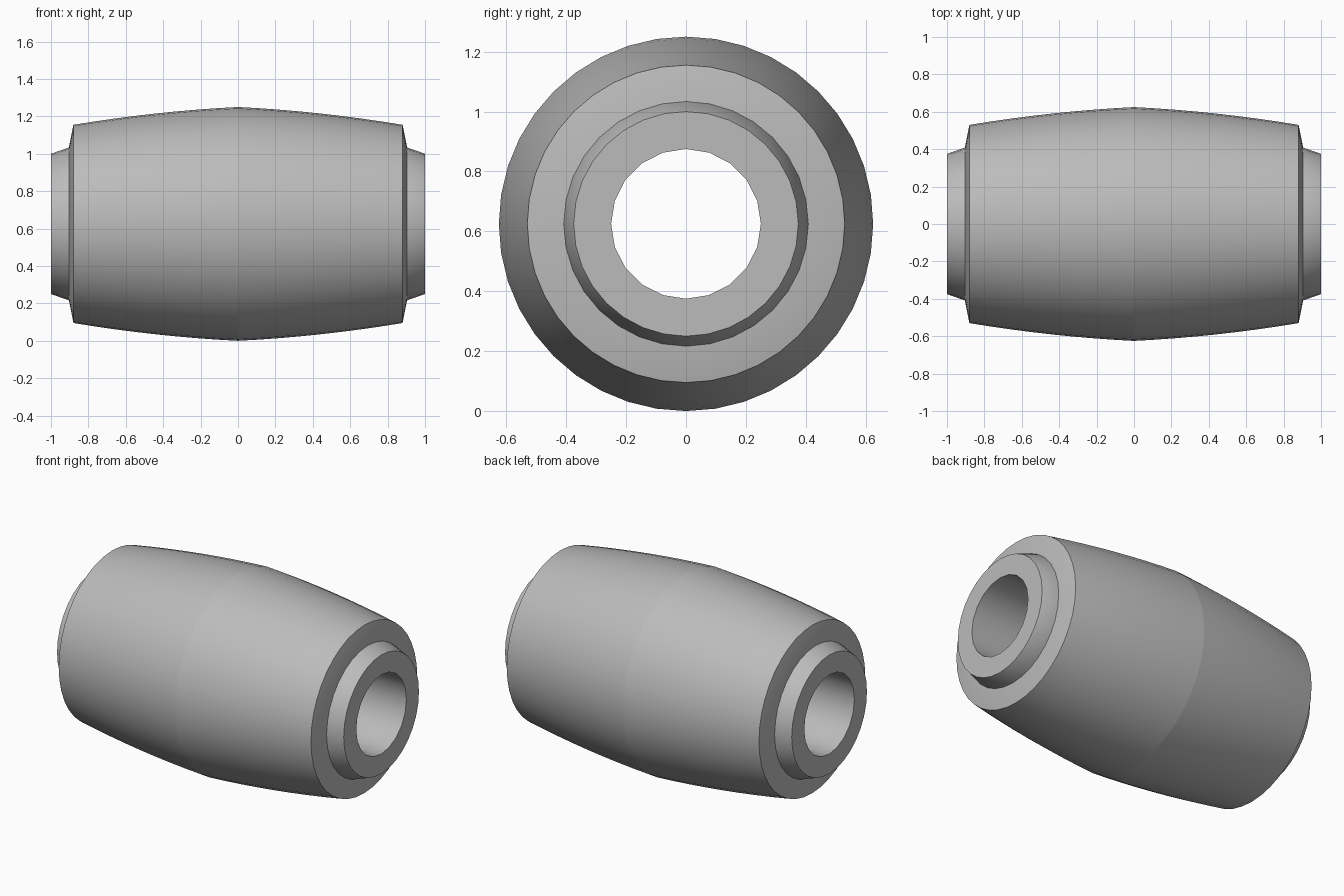
import bpy, bmesh, math

RADIUS = 0.625      # widest radius, also the height of the axis
HALF = 0.88         # half length of the barrel

if "Cube" in bpy.data.objects:
    bpy.data.objects.remove(bpy.data.objects["Cube"])

grey = bpy.data.materials.new("plain grey")
grey.use_nodes = True
colour = (0.5, 0.5, 0.5, 1)
grey.diffuse_color = colour
grey.node_tree.nodes["Principled BSDF"].inputs["Base Color"].default_value = colour


def ring(bm, x, r, sides):
    """Circle of vertices around the x axis."""
    turn = math.tau / sides
    return [bm.verts.new((x, r * math.sin(i * turn), RADIUS + r * math.cos(i * turn)))
            for i in range(sides)]


def lathe(bm, profile, sides):
    """Turn an (x, radius) profile around the x axis and return its rings."""
    rings = [ring(bm, x, r, sides) for x, r in profile]
    for a, b in zip(rings, rings[1:]):
        for i in range(sides):
            j = (i + 1) % sides
            bm.faces.new((a[i], a[j], b[j], b[i]))
    return rings


def loop_edges(bm, verts):
    return [bm.edges.get((v, verts[i - 1])) for i, v in enumerate(verts)]


def finish(bm, name):
    """Smooth the gentle edges, crease the rest and make the object."""
    bmesh.ops.recalc_face_normals(bm, faces=bm.faces)
    for face in bm.faces:
        face.smooth = True
    for edge in bm.edges:
        middle = all(abs(v.co.x) < 0.001 for v in edge.verts)
        edge.smooth = not middle and edge.calc_face_angle(0) < math.radians(30)
    mesh = bpy.data.meshes.new(name)
    bm.to_mesh(mesh)
    bm.free()
    mesh.materials.append(grey)
    bpy.context.collection.objects.link(bpy.data.objects.new(name, mesh))


# Barrel: two bulging halves meeting at a faint ridge, with slightly domed ends
steps = 8
side = [(HALF * i / steps, RADIUS - 0.05 * HALF * i / steps - 0.066 * (HALF * i / steps) ** 2)
        for i in range(steps + 1)]
side += [(0.905, 0.405), (0.905, 0.39)]
profile = [(-x, r) for x, r in reversed(side[1:])] + side
bm = bmesh.new()
rings = lathe(bm, profile, 40)
# close the barrel inside the hub so that its normals face outwards
for i in range(40):
    j = (i + 1) % 40
    bm.faces.new((rings[-1][i], rings[-1][j], rings[0][j], rings[0][i]))
finish(bm, "barrel")

# Hub: tapered collars at both ends with a straight bore through
bm = bmesh.new()
outer = lathe(bm, [(-1, 0.375), (-0.9, 0.41), (0.9, 0.41), (1, 0.375)], 32)
bore = lathe(bm, [(-1, 0.25), (1, 0.25)], 20)
for out, inn in ((outer[0], bore[0]), (outer[-1], bore[-1])):
    bmesh.ops.triangle_fill(bm, use_beauty=True,
                            edges=loop_edges(bm, out) + loop_edges(bm, inn))
finish(bm, "hub_with_bore")
